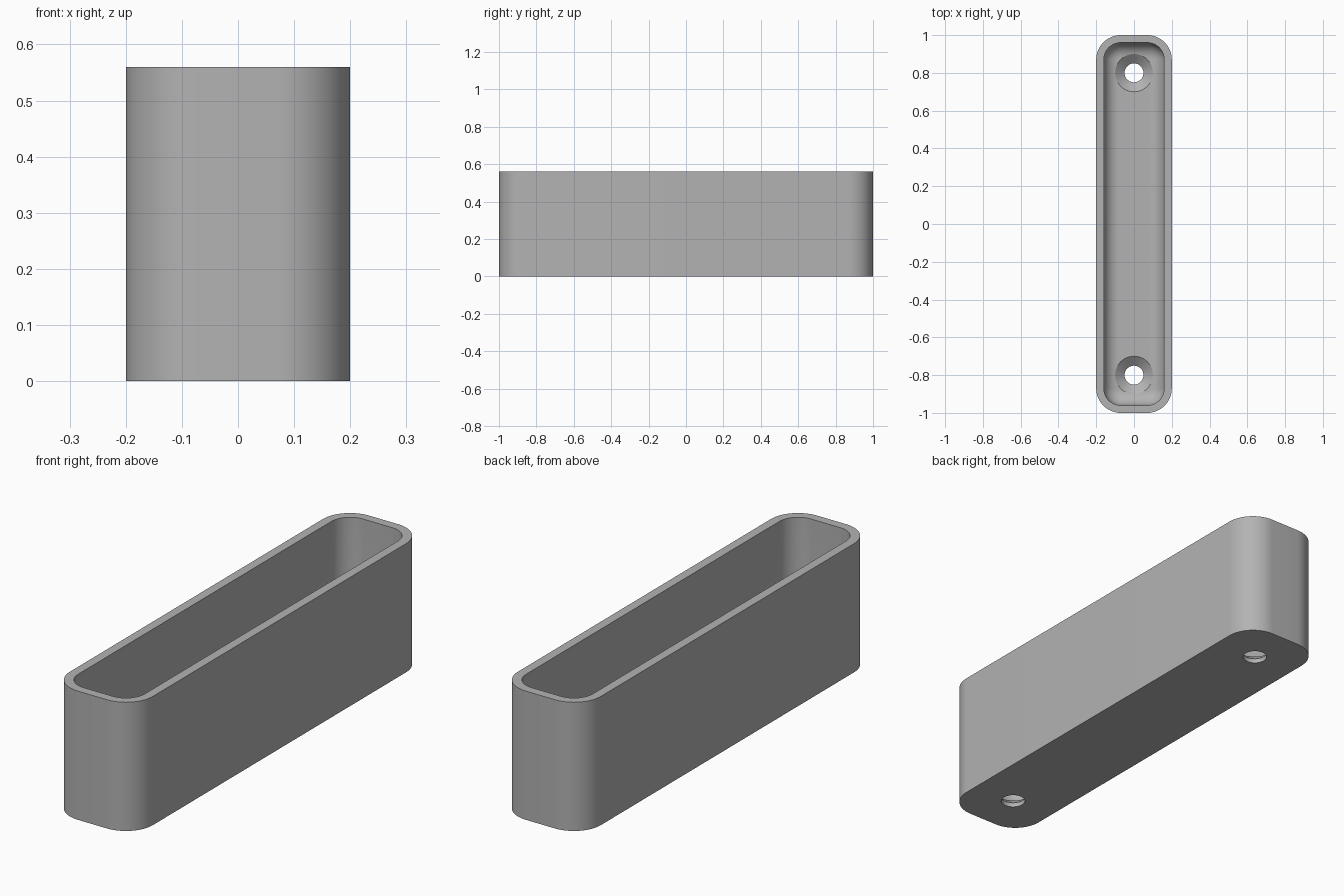
import bpy, bmesh, math

cube = bpy.data.objects.get("Cube")
if cube:
    bpy.data.objects.remove(cube, do_unlink=True)

HALF_X, HALF_Y, HEIGHT = 0.2, 1.0, 0.56
CORNER, WALL, FLOOR, FILLET = 0.13, 0.04, 0.06, 0.08
CORNER_STEPS, FILLET_STEPS = 16, 10

grey = bpy.data.materials.new("plain grey")
grey.use_nodes = True
colour = (0.45, 0.45, 0.45, 1)
grey.diffuse_color = colour
grey.node_tree.nodes["Principled BSDF"].inputs["Base Color"].default_value = colour


def rounded_ring(bm, inset, z):
    """Rounded rectangle, moved inwards by inset."""
    r = CORNER - inset
    verts = []
    for quarter, (sx, sy) in enumerate([(1, 1), (-1, 1), (-1, -1), (1, -1)]):
        cx, cy = sx * (HALF_X - CORNER), sy * (HALF_Y - CORNER)
        for i in range(CORNER_STEPS + 1):
            a = (quarter + i / CORNER_STEPS) * math.pi / 2
            verts.append(bm.verts.new((cx + r * math.cos(a), cy + r * math.sin(a), z)))
    return verts


def circle_ring(bm, radius, y, z, steps=48):
    return [bm.verts.new((radius * math.cos(math.tau * i / steps),
                          y + radius * math.sin(math.tau * i / steps), z))
            for i in range(steps)]


def skin(bm, rings):
    """Closed solid through a stack of rings."""
    for a, b in zip(rings, rings[1:]):
        for i in range(len(a)):
            j = (i + 1) % len(a)
            bm.faces.new((a[i], a[j], b[j], b[i]))
    bm.faces.new(rings[0][::-1])
    bm.faces.new(rings[-1])
    bmesh.ops.recalc_face_normals(bm, faces=bm.faces)


def finish(bm, name):
    mesh = bpy.data.meshes.new(name)
    bm.to_mesh(mesh)
    bm.free()
    mesh.materials.append(grey)
    obj = bpy.data.objects.new(name, mesh)
    bpy.context.collection.objects.link(obj)
    return obj


# Open tray: outer wall, rim, inner wall, rounded inner foot
bm = bmesh.new()
rings = [rounded_ring(bm, 0, 0), rounded_ring(bm, 0, HEIGHT), rounded_ring(bm, WALL, HEIGHT)]
for i in range(FILLET_STEPS + 1):
    a = i / FILLET_STEPS * math.pi / 2
    rings.append(rounded_ring(bm, WALL + FILLET * (1 - math.cos(a)),
                              FLOOR + FILLET * (1 - math.sin(a))))
skin(bm, rings)
tray = finish(bm, "tray")

# Countersunk screw holes
bpy.context.view_layer.objects.active = tray
tray.select_set(True)
for y in (-0.8, 0.8):
    bm = bmesh.new()
    skin(bm, [circle_ring(bm, r, y, z) for r, z in
              [(0.05, -0.1), (0.05, 0.02), (0.1, FLOOR), (0.1, 0.3)]])
    cutter = finish(bm, "hole_cutter")
    cutter.hide_render = True
    cut = tray.modifiers.new("screw hole", 'BOOLEAN')
    cut.operation, cut.solver, cut.object = 'DIFFERENCE', 'EXACT', cutter
    bpy.ops.object.modifier_apply(modifier=cut.name)
    bpy.data.objects.remove(cutter, do_unlink=True)

bpy.ops.object.shade_smooth_by_angle(angle=math.radians(30))
